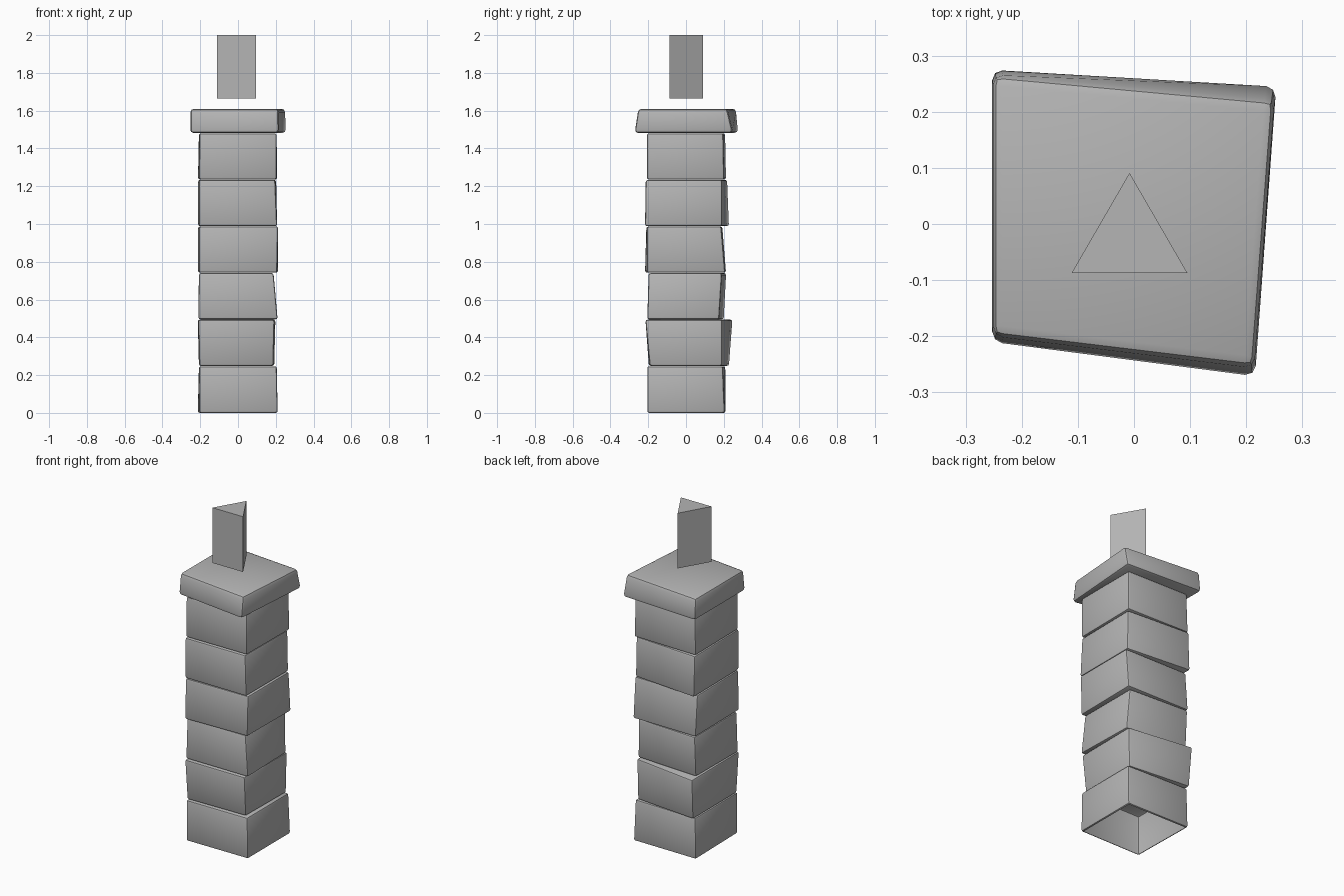
import bpy, bmesh, math

if "Cube" in bpy.data.objects:
    bpy.data.objects.remove(bpy.data.objects["Cube"])

grey = bpy.data.materials.new("dark_grey")
grey.diffuse_color = (0.46, 0.46, 0.46, 1)
grey.use_nodes = True
grey.node_tree.nodes["Principled BSDF"].inputs["Base Color"].default_value = grey.diffuse_color


def finish(name, bm):
    bmesh.ops.recalc_face_normals(bm, faces=bm.faces)
    mesh = bpy.data.meshes.new(name)
    bm.to_mesh(mesh)
    bm.free()
    mesh.materials.append(grey)
    obj = bpy.data.objects.new(name, mesh)
    bpy.context.collection.objects.link(obj)
    return obj


def prism(bottom, top, z0, z1):
    """Closed solid between two outlines with the same number of corners."""
    bm = bmesh.new()
    lo = [bm.verts.new((x, y, z0)) for x, y in bottom]
    hi = [bm.verts.new((x, y, z1)) for x, y in top]
    bm.faces.new(lo[::-1])
    bm.faces.new(hi)
    n = len(lo)
    for i in range(n):
        j = (i + 1) % n
        bm.faces.new((lo[i], lo[j], hi[j], hi[i]))
    return bm


def stone(name, z0, z1, bottom, top, bevel, open_bottom=False):
    """Irregular bevelled block; corners run front-left, front-right, back-right, back-left."""
    bm = prism(bottom, top, z0, z1)
    bmesh.ops.bevel(bm, geom=bm.edges[:], offset=bevel, segments=2,
                    profile=0.5, affect='EDGES')
    bm.normal_update()
    if open_bottom:
        base = [f for f in bm.faces if f.normal.z < -0.99]
        bmesh.ops.delete(bm, geom=base, context='FACES')
    obj = finish(name, bm)
    bpy.ops.object.select_all(action='DESELECT')
    obj.select_set(True)
    bpy.context.view_layer.objects.active = obj
    bpy.ops.object.shade_smooth_by_angle(angle=math.radians(30))


# Column stones, bottom to top: lower corners, upper corners
stones = [
    ([(-.205, -.205), (.21, -.205), (.21, .205), (-.213, .21)],
     [(-.205, -.205), (.205, -.205), (.205, .195), (-.207, .208)]),
    ([(-.205, -.197), (.187, -.192), (.192, .19), (-.207, .228)],
     [(-.21, -.212), (.193, -.215), (.198, .19), (-.213, .247)]),
    ([(-.21, -.202), (.21, -.205), (.20, .175), (-.207, .20)],
     [(-.207, -.195), (.188, -.198), (.188, .19), (-.207, .213)]),
    ([(-.207, -.217), (.207, -.207), (.212, .207), (-.212, .212)],
     [(-.207, -.21), (.213, -.207), (.213, .187), (-.212, .192)]),
    ([(-.207, -.213), (.207, -.217), (.207, .19), (-.212, .228)],
     [(-.207, -.213), (.197, -.213), (.202, .19), (-.212, .218)]),
    ([(-.207, -.207), (.204, -.207), (.208, .202), (-.212, .212)],
     [(-.204, -.207), (.204, -.207), (.204, .197), (-.207, .207)]),
]
step = 0.2467
for i, (low, high) in enumerate(stones):
    z = 0.002 + i * step
    stone(f"column_stone_{i + 1}", z if i else 0.0, z + step - 0.002,
          low, high, 0.011, i == 0)

# Wider cap slab
stone("cap_slab", 1.482, 1.61,
      [(-.253, -.212), (.216, -.274), (.254, .249), (-.253, .276)],
      [(-.251, -.198), (.214, -.254), (.250, .218), (-.251, .265)], 0.018)

# Floating triangular marker
tri = [(-.111, -.087), (.095, -.087), (-.008, .091)]
finish("floating_prism", prism(tri, tri, 1.665, 2.0))
